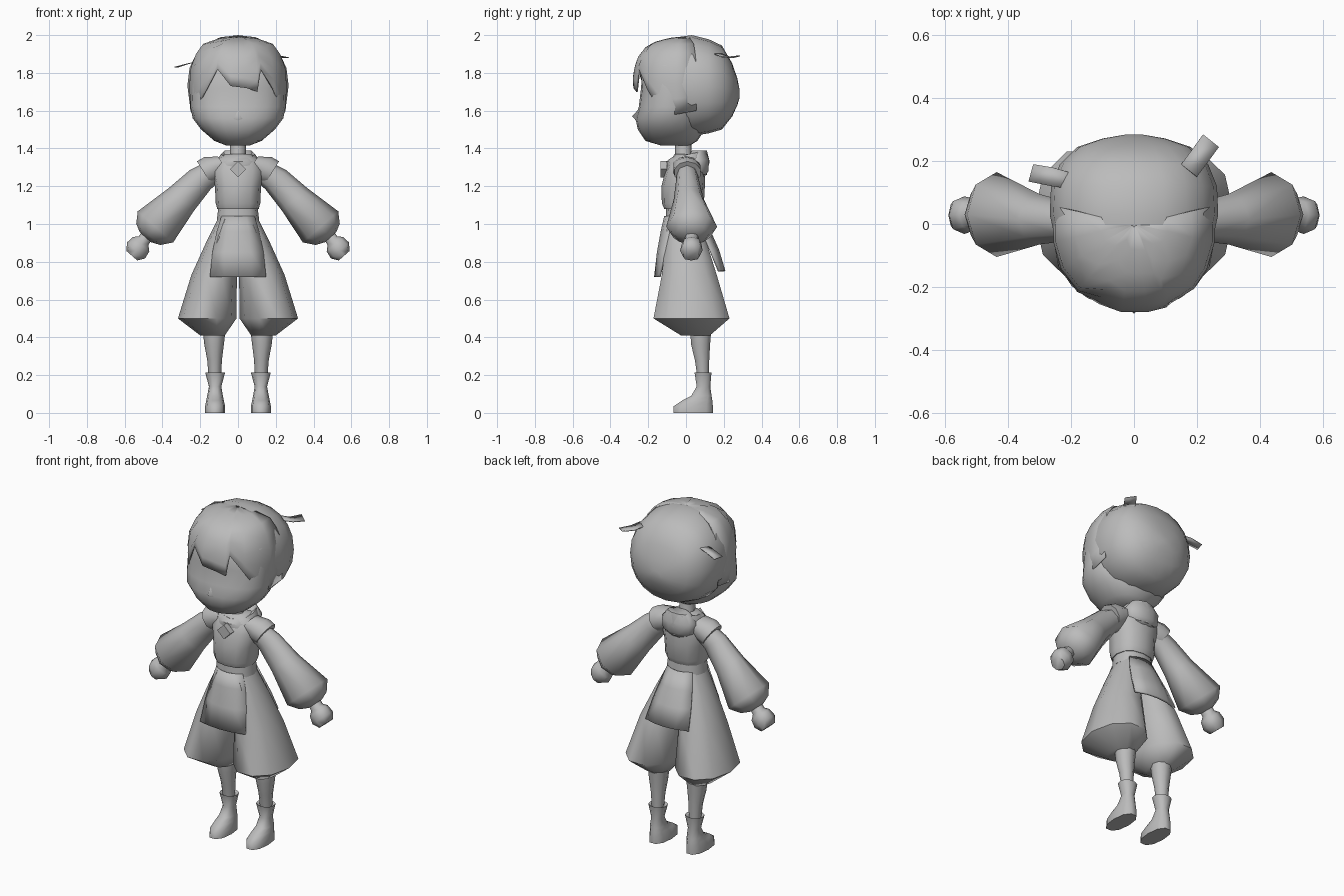
import bpy, math
from mathutils import Vector

grey = bpy.data.materials.new("plain_grey")
grey.diffuse_color = (0.5, 0.5, 0.5, 1)


def make(name, verts, faces, angle=55, thick=0.0):
    me = bpy.data.meshes.new(name)
    me.from_pydata([tuple(v) for v in verts], [], faces)
    me.materials.append(grey)
    ob = bpy.data.objects.new(name, me)
    bpy.context.collection.objects.link(ob)
    bpy.ops.object.select_all(action='DESELECT')
    bpy.context.view_layer.objects.active = ob
    ob.select_set(True)
    bpy.ops.object.mode_set(mode='EDIT')
    bpy.ops.mesh.select_all(action='SELECT')
    bpy.ops.mesh.normals_make_consistent(inside=False)
    bpy.ops.object.mode_set(mode='OBJECT')
    bpy.ops.object.shade_smooth_by_angle(angle=math.radians(angle))
    if thick:
        m = ob.modifiers.new("thickness", 'SOLIDIFY')
        m.thickness = thick
        m.offset = 0
    return ob


def spow(v, e):
    return math.copysign(abs(v) ** e, v)


def loft(name, rings, n=10, power=2.0, caps=True, angle=55, thick=0.0):
    """rings: list of (centre, u, v); each ring is a superellipse c + u cos + v sin."""
    verts, faces = [], []
    for c, u, v in rings:
        for i in range(n):
            a = 2 * math.pi * i / n
            verts.append(Vector(c) + Vector(u) * spow(math.cos(a), 2 / power)
                         + Vector(v) * spow(math.sin(a), 2 / power))
    for r in range(len(rings) - 1):
        for i in range(n):
            j = (i + 1) % n
            faces.append((r * n + i, r * n + j, r * n + n + j, r * n + n + i))
    if caps:
        faces.append(tuple(range(n)))
        faces.append(tuple(range(len(verts) - n, len(verts))))
    return make(name, verts, faces, angle, thick)


def level(z, x0, x1, y0, y1):
    """Horizontal ring from its extents."""
    return (((x0 + x1) / 2, (y0 + y1) / 2, z), ((x1 - x0) / 2, 0, 0), (0, (y1 - y0) / 2, 0))


def upright(y, z0, z1, w):
    """Ring facing along y."""
    return ((0, y, (z0 + z1) / 2), (w, 0, 0), (0, 0, (z1 - z0) / 2))


def limb(x, z, y, rp, ry, s, d=(0.66, -0.75)):
    """Ring square to the arm direction d (in x, z), mirrored by s."""
    return ((s * x, y, z), (-s * d[1] * rp, 0, d[0] * rp), (0, ry, 0))


# Face with a slightly hollow eye area
loft("face", [level(z, -w, w, f, b) for z, w, f, b in (
    (1.415, .06, -.13, .02), (1.44, .125, -.215, .06), (1.5, .195, -.255, .1),
    (1.56, .24, -.268, .1), (1.62, .252, -.25, .1), (1.72, .25, -.238, .1),
    (1.84, .24, -.23, .1), (1.92, .17, -.17, .05))], 20, 2.2)
make("nose", [(-.035, -.255, 1.55), (.035, -.255, 1.55), (0, -.285, 1.57), (0, -.24, 1.62),
              (0, -.24, 1.52)], [(0, 2, 3), (1, 3, 2), (0, 4, 2), (1, 2, 4)], 180)

# Fringe: a curved sheet hanging from the crown to a zigzag edge
shape = ((1.5, .2, .255), (1.6, .252, .262), (1.7, .256, .276), (1.78, .256, .279), (1.87, .243, .262),
         (1.95, .185, .2), (1.98, .1, .1), (1.99, .004, .004))


def hair_size(z):
    for (z0, w0, d0), (z1, w1, d1) in zip(shape, shape[1:]):
        if z <= z1:
            t = (z - z0) / (z1 - z0)
            return w0 + (w1 - w0) * t, d0 + (d1 - d0) * t
    return shape[-1][1:]


edge = ((-100, 1.6), (-80, 1.58), (-62, 1.6), (-42, 1.69), (-23, 1.82), (-7, 1.73), (8, 1.72),
        (21, 1.70), (26, 1.82), (45, 1.71), (62, 1.6), (80, 1.58), (100, 1.6))
rows = (0, .2, .4, .6, .78, .9, .97, 1)
verts = []
for a, zb in edge:
    s, c = math.sin(math.radians(a)), math.cos(math.radians(a))
    for t in rows:
        z = zb + (1.99 - zb) * t
        w, d = hair_size(z)
        verts.append((w * spow(s, .9), -d * spow(c, .9), z))
n = len(rows)
make("fringe", verts, [(i * n + j, i * n + n + j, i * n + n + j + 1, i * n + j + 1)
                       for i in range(len(edge) - 1) for j in range(n - 1)], 60, .008)

# Back hair, a rounded shell that starts just in front of the crown
loft("back_hair", [upright(*r) for r in (
    (-.05, 1.50, 1.987, .25), (.03, 1.465, 2.0, .268), (.12, 1.48, 1.978, .264),
    (.19, 1.50, 1.945, .236), (.245, 1.57, 1.85, .18), (.272, 1.63, 1.77, .1),
    (.284, 1.67, 1.71, .03))], 20, 2.25)

# Small hair tufts
make("left_tuft", [(-.19, .16, 1.86), (-.19, .11, 1.86), (-.26, .18, 1.85), (-.26, .12, 1.85),
                   (-.32, .19, 1.83), (-.335, .135, 1.83)], [(0, 1, 3, 2), (2, 3, 5, 4)], 55, .005)
make("right_tuft", [(.15, .19, 1.90), (.2, .15, 1.90), (.18, .23, 1.885), (.23, .19, 1.885),
                    (.22, .285, 1.89), (.27, .245, 1.88)], [(0, 1, 3, 2), (2, 3, 5, 4)], 55, .005)

# Neck, collar and hood
loft("neck", [level(1.32, -.06, .06, -.07, .05), level(1.37, -.042, .042, -.058, .03),
              level(1.46, -.045, .045, -.06, .03)], 8)
loft("collar", [((0, .005, 1.28), (.125, 0, 0), (0, .105, -.02)),
                ((0, .01, 1.33), (.118, 0, 0), (0, .115, 0)),
                ((0, .015, 1.37), (.09, 0, 0), (0, .095, .02)),
                ((0, .01, 1.355), (.055, 0, 0), (0, .06, .012))], 12)
loft("hood", [level(1.25, -.06, .06, .03, .10), level(1.28, -.105, .105, .0, .122),
              level(1.34, -.11, .11, .0, .125), level(1.39, -.07, .07, .03, .105)], 10)

# Diamond brooch
d = .043
make("brooch", [(x, y, 1.29 + z) for y in (-.135, -.10) for x, z in
                ((0, d), (d, 0), (0, -d), (-d, 0), (0, d * .7), (d * .7, 0), (0, -d * .7), (-d * .7, 0))],
     [(i, (i + 1) % 4, 4 + (i + 1) % 4, 4 + i) for i in range(4)]
     + [(i, (i + 1) % 4, 8 + (i + 1) % 4, 8 + i) for i in range(4)] + [(4, 5, 6, 7), (8, 9, 10, 11)], 30)

# Blouse and belt
loft("blouse", [level(*r) for r in (
    (1.08, -.11, .11, -.115, .08), (1.11, -.118, .118, -.128, .095), (1.2, -.122, .122, -.13, .1),
    (1.28, -.14, .14, -.11, .1), (1.335, -.12, .12, -.085, .09), (1.37, -.07, .07, -.06, .06))], 12, 2.4)
loft("belt", [level(1.02, -.112, .112, -.108, .082), level(1.09, -.104, .104, -.104, .076)], 12, 2.4)


def apron(name, sections):
    """Bowed hanging cloth; sections: (z, half width, middle y, side y)."""
    cols = (-1, -.5, 0, .5, 1)
    vs = [(w * c, ym + (ys - ym) * c * c, z) for z, w, ym, ys in sections for c in cols]
    fs = [(r * 5 + i, r * 5 + i + 1, r * 5 + i + 6, r * 5 + i + 5)
          for r in range(len(sections) - 1) for i in range(4)]
    make(name, vs, fs, 55, .012)


# Front and back aprons
apron("front_apron", ((1.04, .085, -.11, -.075), (.96, .11, -.128, -.085),
                      (.85, .133, -.148, -.11), (.72, .147, -.163, -.14)))
apron("back_apron", ((1.04, .08, .085, .055), (.95, .105, .13, .09),
                     (.86, .125, .17, .13), (.75, .14, .203, .175)))

for s, side in ((1, "left"), (-1, "right")):
    def tube(name, rings, k, p=2.0):
        loft(side + "_" + name, [level(z, *sorted((s * a, s * b)), f, r) for z, a, b, f, r in rings], k, p)

    # Baggy breeches
    tube("breeches", ((1.03, -.005, .105, -.1, .075), (.9, .0, .17, -.115, .115),
                      (.73, .006, .247, -.135, .17), (.5, .008, .318, -.182, .24),
                      (.41, .07, .2, -.03, .13)), 10, 2.1)
    # Leg
    tube("leg", ((.42, .068, .185, .02, .135), (.36, .075, .178, .025, .13),
                 (.28, .085, .163, .045, .125), (.18, .09, .155, .06, .122)), 10)
    # Boot with flared cuff
    tube("boot", ((0, .068, .174, -.072, .147), (.035, .068, .174, -.07, .147), (.065, .075, .168, -.025, .143),
                  (.09, .08, .163, .025, .138), (.14, .088, .154, .055, .13),
                  (.215, .068, .174, .043, .137), (.205, .085, .158, .06, .125)), 10, 2.3)
    # Shoulder cap
    loft(side + "_shoulder", [limb(*r, s, (.85, -.53)) for r in (
        (.08, 1.315, .0, .05, .07), (.14, 1.29, .005, .075, .075), (.18, 1.272, .008, .07, .072))], 10)
    # Wide sleeve, gathered at the wrist
    loft(side + "_sleeve", [limb(*r, s) for r in (
        (.13, 1.28, .005, .065, .055), (.2, 1.235, .008, .075, .06), (.3, 1.13, .015, .09, .08),
        (.437, .985, .03, .125, .135), (.475, .945, .03, .085, .09), (.49, .93, .03, .04, .042))], 8)
    # Wrist and closed hand
    loft(side + "_hand", [limb(*r, s) for r in (
        (.47, .955, .03, .034, .036), (.5, .912, .03, .034, .036), (.513, .893, .03, .058, .052),
        (.54, .86, .028, .064, .06), (.562, .832, .028, .038, .045))], 8, 2.3)
